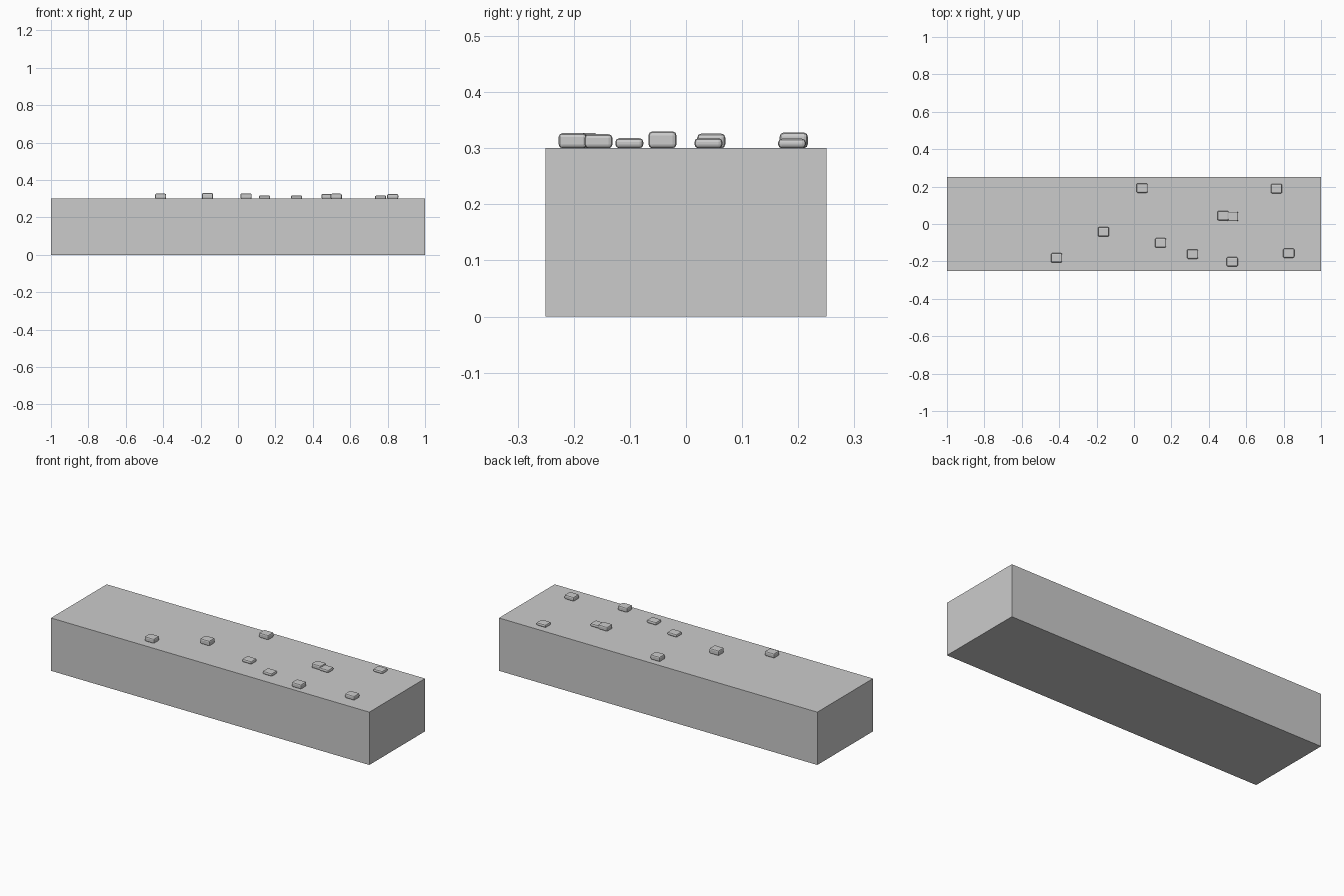
import bpy, bmesh

if "Cube" in bpy.data.objects:
    bpy.data.objects.remove(bpy.data.objects["Cube"])


def block(name, center, size, bevel=0.0):
    bm = bmesh.new()
    bmesh.ops.create_cube(bm, size=1.0)
    bmesh.ops.scale(bm, vec=size, verts=bm.verts)
    if bevel:
        bmesh.ops.bevel(bm, geom=bm.edges[:], offset=bevel, segments=2,
                        profile=0.5, affect='EDGES')
    mesh = bpy.data.meshes.new(name)
    bm.to_mesh(mesh)
    bm.free()
    obj = bpy.data.objects.new(name, mesh)
    obj.location = center
    bpy.context.collection.objects.link(obj)
    return obj


# Long slab
TOP = 0.30
block("slab", (0, 0, TOP / 2), (2.0, 0.5, TOP))

# Scattered chamfered pebbles: x, y, height
pebbles = [
    (-0.414, -0.181, 0.027), (-0.163, -0.042, 0.030), (0.043, 0.192, 0.028),
    (0.142, -0.101, 0.018), (0.313, -0.161, 0.018), (0.476, 0.045, 0.026),
    (0.527, 0.040, 0.018), (0.525, -0.202, 0.027), (0.762, 0.189, 0.017),
    (0.827, -0.156, 0.025),
]
for i, (x, y, h) in enumerate(pebbles, 1):
    block(f"pebble_{i}", (x, y, TOP + h / 2), (0.06, 0.05, h), 0.007)
